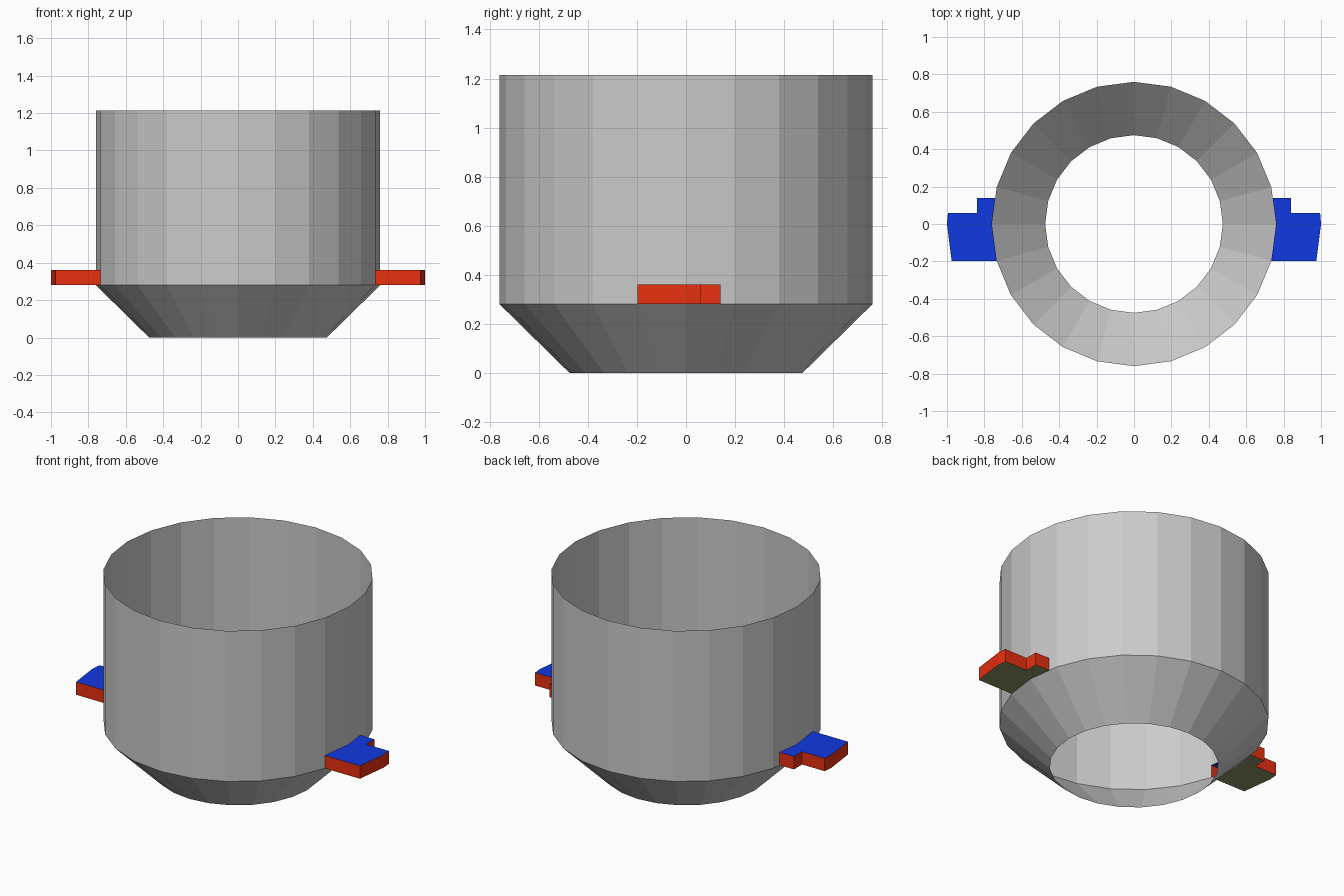
import bpy, bmesh
from math import sin, cos, tau

if "Cube" in bpy.data.objects:
    bpy.data.objects.remove(bpy.data.objects["Cube"])

SIDES, R, R_BASE = 24, 0.76, 0.475
Z_CONE, Z_TAB, Z_TOP = 0.28, 0.36, 1.215
Y_FRONT, Y_BACK = -R * sin(tau / SIDES), 0.14


def material(name, rgb):
    m = bpy.data.materials.new(name)
    m.diffuse_color = (*rgb, 1)
    m.use_nodes = True
    m.node_tree.nodes["Principled BSDF"].inputs["Base Color"].default_value = m.diffuse_color
    return m


def finish(bm, name, mats=()):
    me = bpy.data.meshes.new(name)
    bm.to_mesh(me)
    bm.free()
    for m in mats:
        me.materials.append(m)
    ob = bpy.data.objects.new(name, me)
    bpy.context.collection.objects.link(ob)
    return ob


# Wall outline: 24 sides plus one extra point per side where each tab ends
ring = [(R * cos(tau * i / SIDES), R * sin(tau * i / SIDES)) for i in range(SIDES)]
t = Y_BACK / ring[1][1]
tab_end = (R + (ring[1][0] - R) * t, Y_BACK)
half = SIDES // 2
outline = (ring[:1] + [tab_end] + ring[1:half]
           + [(-tab_end[0], Y_BACK)] + ring[half:])

# Open thin shell: tapered base and straight wall, open where the tabs join
bm = bmesh.new()
levels = [(0, R_BASE / R), (Z_CONE, 1), (Z_TAB, 1), (Z_TOP, 1)]
rows = [[bm.verts.new((x * s, y * s, z)) for x, y in outline] for z, s in levels]
n = len(outline)
for k in range(len(rows) - 1):
    for i in range(n):
        j = (i + 1) % n
        mx = (outline[i][0] + outline[j][0]) / 2
        my = (outline[i][1] + outline[j][1]) / 2
        if k == 1 and abs(mx) > 0.7 and Y_FRONT < my < Y_BACK:
            continue
        bm.faces.new((rows[k][i], rows[k][j], rows[k + 1][j], rows[k + 1][i]))
finish(bm, "funnel_body")

# Side tabs: stepped flat plates, open towards the inside of the body
mats = [material("tab_side_red", (0.8, 0.03, 0.005)),
        material("tab_top_blue", (0.005, 0.04, 0.75)),
        material("tab_under_olive", (0.26, 0.28, 0.13))]
profile = [ring[-1], (0.975, Y_FRONT), (1.0, 0), (0.995, 0.06),
           (0.84, 0.06), (0.84, Y_BACK), tab_end, (R, 0)]
for name, side in (("right_tab", 1), ("left_tab", -1)):
    bm = bmesh.new()
    low = [bm.verts.new((x * side, y, Z_CONE)) for x, y in profile]
    high = [bm.verts.new((x * side, y, Z_TAB)) for x, y in profile]
    bm.faces.new(high).material_index = 1
    bm.faces.new(low[::-1]).material_index = 2
    for i in range(6):
        bm.faces.new((low[i], low[i + 1], high[i + 1], high[i]))
    if side < 0:
        bmesh.ops.reverse_faces(bm, faces=bm.faces)
    finish(bm, name, mats)
